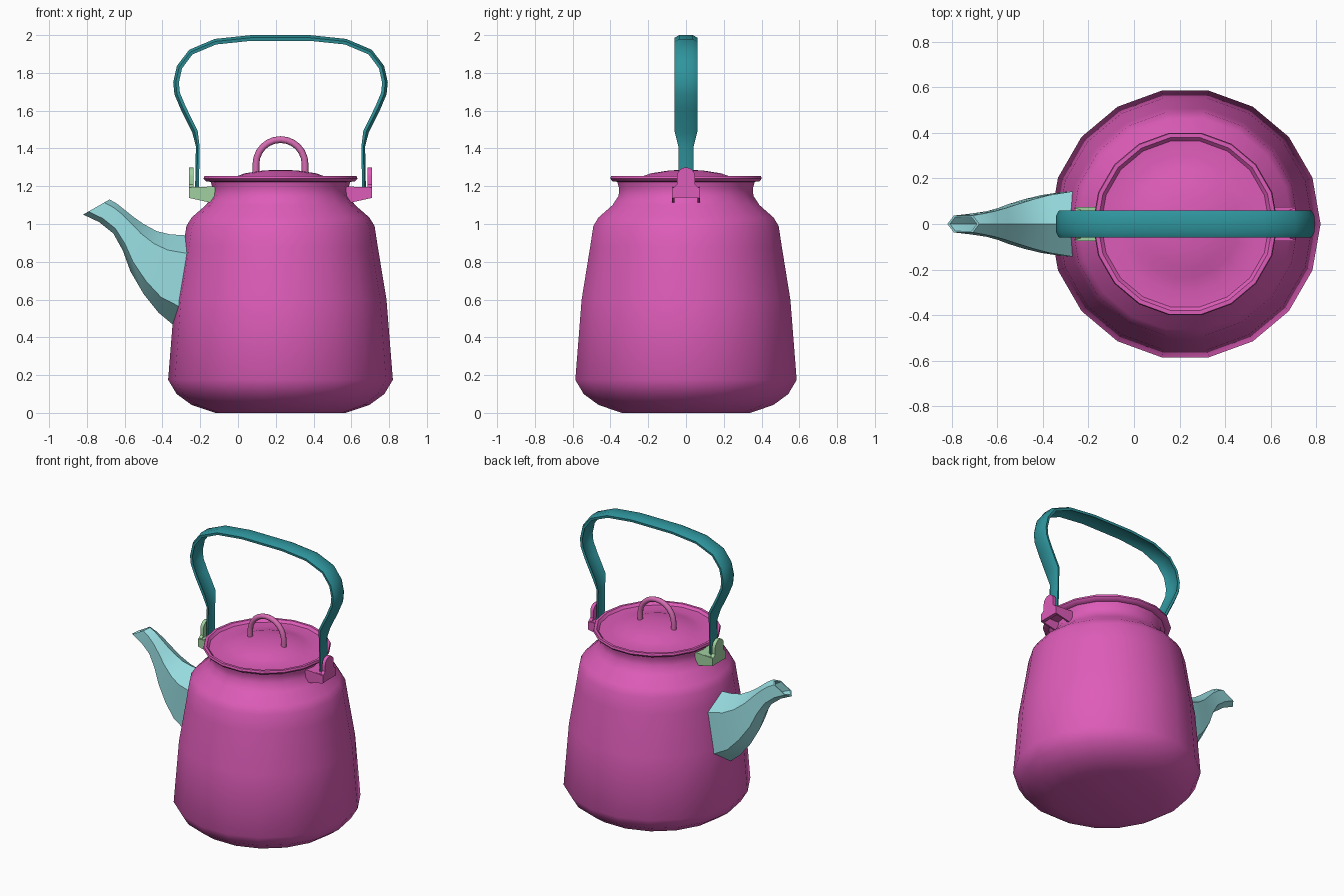
import bpy, bmesh, math
from mathutils import Vector

if "Cube" in bpy.data.objects:
    bpy.data.objects.remove(bpy.data.objects["Cube"])

CX = 0.225      # axis of the pot
SIDES = 18


def material(name, rgb):
    lin = [((c / 255 + 0.055) / 1.055) ** 2.4 for c in rgb] + [1]
    m = bpy.data.materials.new(name)
    m.use_nodes = True
    m.diffuse_color = lin
    m.node_tree.nodes["Principled BSDF"].inputs["Base Color"].default_value = lin
    return m


pink = material("pink enamel", (222, 92, 185))
rose = material("dusty rose", (214, 108, 178))
teal = material("teal", (46, 148, 156))
aqua = material("pale aqua", (150, 218, 222))
green = material("soft green", (160, 208, 160))


def finish(bm, name, mat, angle=45):
    bmesh.ops.recalc_face_normals(bm, faces=bm.faces)
    me = bpy.data.meshes.new(name)
    bm.to_mesh(me)
    bm.free()
    me.materials.append(mat)
    ob = bpy.data.objects.new(name, me)
    bpy.context.collection.objects.link(ob)
    bpy.ops.object.select_all(action="DESELECT")
    ob.select_set(True)
    bpy.context.view_layer.objects.active = ob
    bpy.ops.object.shade_smooth_by_angle(angle=math.radians(angle))
    return ob


def loft(name, rings, mat, angle=45):
    """Skin a row of closed rings and cap both ends."""
    bm = bmesh.new()
    rows = [[bm.verts.new(p) for p in ring] for ring in rings]
    n = len(rows[0])
    for a, b in zip(rows, rows[1:]):
        for i in range(n):
            j = (i + 1) % n
            bm.faces.new((a[i], a[j], b[j], b[i]))
    bm.faces.new(rows[0])
    bm.faces.new(rows[-1])
    return finish(bm, name, mat, angle)


def lathe(name, profile, mat, angle=45):
    turn = [math.tau * i / SIDES for i in range(SIDES)]
    return loft(name, [[(CX + r * math.cos(a), r * math.sin(a), z) for a in turn]
                       for r, z in profile], mat, angle)


def sweep(name, path, section, mat, angle=45):
    """Sweep a (y, n) section along an xz path; section(i) gives the points."""
    rings = []
    for i, (x, z) in enumerate(path):
        a, b = path[max(i - 1, 0)], path[min(i + 1, len(path) - 1)]
        t = Vector((b[0] - a[0], b[1] - a[1])).normalized()
        rings.append([(x - t.y * n, y, z + t.x * n) for y, n in section(i)])
    return loft(name, rings, mat, angle)


# Pot body
lathe("pot_body", [(0.345, 0), (0.47, 0.042), (0.55, 0.1), (0.595, 0.175),
                   (0.561, 0.6), (0.515, 0.88), (0.498, 0.99), (0.47, 1.035),
                   (0.395, 1.1), (0.362, 1.15), (0.36, 1.19), (0.37, 1.225)], pink)

# Lid with rolled lip and low dome
lathe("lid", [(0.36, 1.222), (0.395, 1.226), (0.407, 1.24), (0.403, 1.254),
              (0.385, 1.254), (0.37, 1.238), (0.3, 1.238), (0.24, 1.25),
              (0.19, 1.268), (0.1, 1.282), (0.03, 1.287)], pink)

# Lid loop
R, ZC = 0.13, 1.317
arch = [(CX - R, 1.25)]
arch += [(CX - R * math.cos(math.pi * i / 12), ZC + R * math.sin(math.pi * i / 12))
         for i in range(13)]
arch += [(CX + R, 1.25)]
circle = [(0.018 * math.cos(math.tau * k / 8), 0.018 * math.sin(math.tau * k / 8))
          for k in range(8)]
sweep("lid_loop", arch, lambda i: circle, rose, 60)

# Carrying handle: hollow-backed strap, narrower near its feet
half = [(-0.217, 1.19), (-0.213, 1.41), (-0.228, 1.49), (-0.288, 1.61),
        (-0.322, 1.69), (-0.328, 1.75), (-0.31, 1.83), (-0.25, 1.91),
        (-0.12, 1.965), (0.07, 1.985)]
strap = half + [(2 * CX - x, z) for x, z in reversed(half)]


def strap_section(i):
    foot = min(i, len(strap) - 1 - i)
    w, t = (0.04, 0.010) if foot < 2 else (0.06, 0.015)
    return [(y * w, n * t) for y, n in
            ((-1, 0.1), (-0.6, 1), (0.6, 1), (1, 0.1),
             (0.95, -1), (0.5, -0.1), (-0.5, -0.1), (-0.95, -1))]


sweep("carrying_handle", strap, strap_section, teal)

# Spout: six-sided rings, each given by upper point, lower point, half width
stations = [((-0.28, 0.94), (-0.33, 0.455), 0.145),
            ((-0.36, 0.945), (-0.42, 0.53), 0.127),
            ((-0.43, 0.962), (-0.50, 0.63), 0.108),
            ((-0.50, 1.0), (-0.57, 0.75), 0.086),
            ((-0.55, 1.035), (-0.61, 0.86), 0.07),
            ((-0.60, 1.075), (-0.66, 0.95), 0.056),
            ((-0.64, 1.107), (-0.735, 1.01), 0.046),
            ((-0.68, 1.13), (-0.82, 1.05), 0.037)]


def spout_ring(up, low, w, shift=0.0, scale=1.0):
    up, low = Vector(up), Vector(low)
    mid = (up + low) / 2
    ring = []
    for y, t in ((0, 1), (1, 0.8), (1, 0.2), (0, 0), (-1, 0.2), (-1, 0.8)):
        p = mid + (low.lerp(up, t) - mid) * scale
        ring.append((p.x + shift * abs(y), y * w * scale, p.y))
    return ring


rings = [spout_ring(*s, shift=0.03 if i == 0 else 0) for i, s in enumerate(stations)]
# the hollow mouth runs back inside
rings += [spout_ring(*stations[-1], scale=0.84),
          spout_ring(*stations[-2], scale=0.75),
          spout_ring(*stations[-3], scale=0.7)]
loft("spout", rings, aqua, 40)


# Handle brackets: rounded end tab, seat and two cheeks
def bracket(name, side, mat):
    bm = bmesh.new()

    def prism(points, offset):
        face = bm.faces.new([bm.verts.new((CX + side * x, y, z)) for x, y, z in points])
        moved = bmesh.ops.extrude_face_region(bm, geom=[face])["geom"]
        verts = [v for v in moved if isinstance(v, bmesh.types.BMVert)]
        bmesh.ops.translate(bm, verts=verts, vec=offset)

    tab = [(0.07, 1.14), (0.07, 1.19), (0.047, 1.21)]
    tab += [(0.047 * math.cos(a), 1.253 + 0.047 * math.sin(a))
            for a in [math.pi * k / 8 for k in range(9)]]
    tab += [(-0.047, 1.21), (-0.07, 1.19), (-0.07, 1.14)]
    prism([(0.46, y, z) for y, z in tab], (side * 0.024, 0, 0))
    prism([(0.34, -0.068, 1.178), (0.47, -0.068, 1.178),
           (0.47, -0.068, 1.196), (0.34, -0.068, 1.196)], (0, 0.136, 0))
    for y in (-0.074, 0.062):
        prism([(0.34, y, 1.115), (0.38, y, 1.115), (0.484, y, 1.138),
               (0.484, y, 1.192), (0.34, y, 1.2)], (0, 0.012, 0))
    finish(bm, name, mat, 30)


bracket("left_bracket", 1, pink)
bracket("right_bracket", -1, green)
